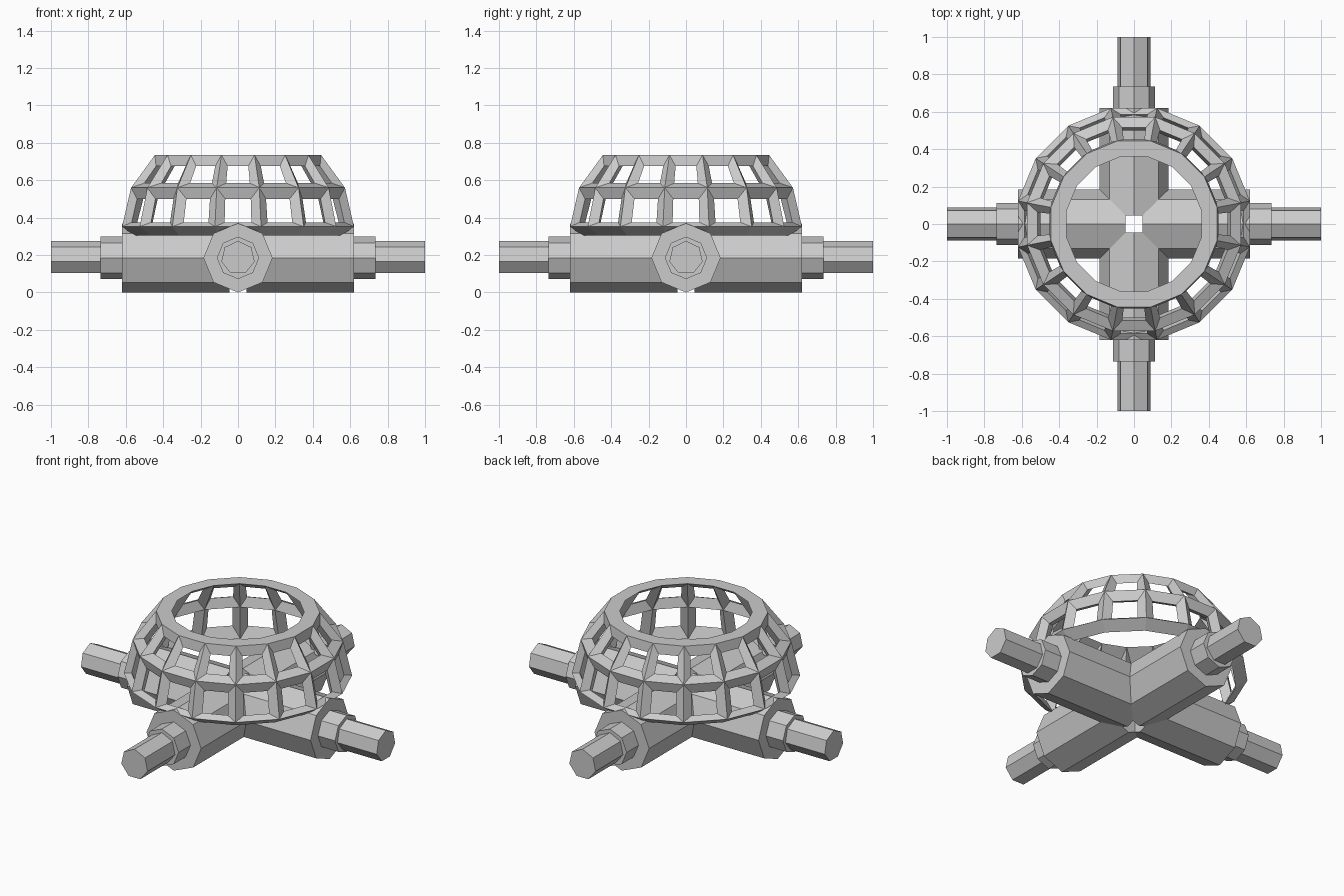
import bpy
import bmesh
from math import cos, sin, pi, radians
from mathutils import Matrix

default = bpy.data.objects.get("Cube")
if default:
    bpy.data.objects.remove(default, do_unlink=True)

grey = bpy.data.materials.new("plain_grey")
grey.use_nodes = True
colour = (0.6, 0.6, 0.6, 1)
grey.diffuse_color = colour
grey.node_tree.nodes["Principled BSDF"].inputs["Base Color"].default_value = colour

AXIS_Z = 0.185
SIDES = 16


def finish(name, bm):
    bmesh.ops.recalc_face_normals(bm, faces=bm.faces)
    mesh = bpy.data.meshes.new(name)
    bm.to_mesh(mesh)
    bm.free()
    mesh.materials.append(grey)
    obj = bpy.data.objects.new(name, mesh)
    bpy.context.collection.objects.link(obj)


def prism(name, sides, radius, start, end, heading):
    """Horizontal prism with one corner on top, running outward along heading."""
    bm = bmesh.new()
    rings = [[bm.verts.new((r, radius * sin(2 * pi * i / sides),
                            AXIS_Z + radius * cos(2 * pi * i / sides)))
              for i in range(sides)] for r in (start, end)]
    for i in range(sides):
        j = (i + 1) % sides
        bm.faces.new((rings[0][i], rings[0][j], rings[1][j], rings[1][i]))
    for ring in rings:
        bm.faces.new(ring)
    bm.transform(Matrix.Rotation(heading, 4, 'Z'))
    finish(name, bm)


# Four crossing arms, each with a collar and a rod
for k, side in enumerate(("left", "back", "right", "front")):
    heading = k * pi / 2
    prism(side + "_arm", 8, 0.185, 0.045, 0.62, heading)
    prism(side + "_collar", 8, 0.113, 0.62, 0.735, heading)
    prism(side + "_rod", 7, 0.091, 0.735, 1.0, heading)

# Open cage: ridged struts around windows, as (radius, height) rows
outer_rows = [(0.632, 0.352), (0.583, 0.56), (0.453, 0.735)]
inner_rows = [(0.567, 0.305), (0.51, 0.525), (0.367, 0.735)]
window_rows = [[(0.59, 0.375), (0.56, 0.5)], [(0.52, 0.585), (0.455, 0.675)]]
step = 2 * pi / SIDES
window_half = step * 0.31

bm = bmesh.new()


def point(row, angle):
    return bm.verts.new((row[0] * cos(angle), row[0] * sin(angle), row[1]))


def ring(row):
    return [point(row, (i + 0.5) * step) for i in range(SIDES)]


outer = [ring(r) for r in outer_rows]
inner = [ring(r) for r in inner_rows]
for i in range(SIDES):
    j = (i + 1) % SIDES
    mid = (i + 1) * step
    # Frame each window on the outside and inside
    for level, (low, high) in enumerate(window_rows):
        hole = [point(low, mid - window_half), point(low, mid + window_half),
                point(high, mid + window_half), point(high, mid - window_half)]
        for shell in (outer, inner):
            corners = [shell[level][i], shell[level][j],
                       shell[level + 1][j], shell[level + 1][i]]
            for a in range(4):
                b = (a + 1) % 4
                bm.faces.new((corners[a], corners[b], hole[b], hole[a]))
    # Close the lower and upper rims
    for level in (0, 2):
        bm.faces.new((outer[level][i], outer[level][j],
                      inner[level][j], inner[level][i]))
finish("dome_cage", bm)
